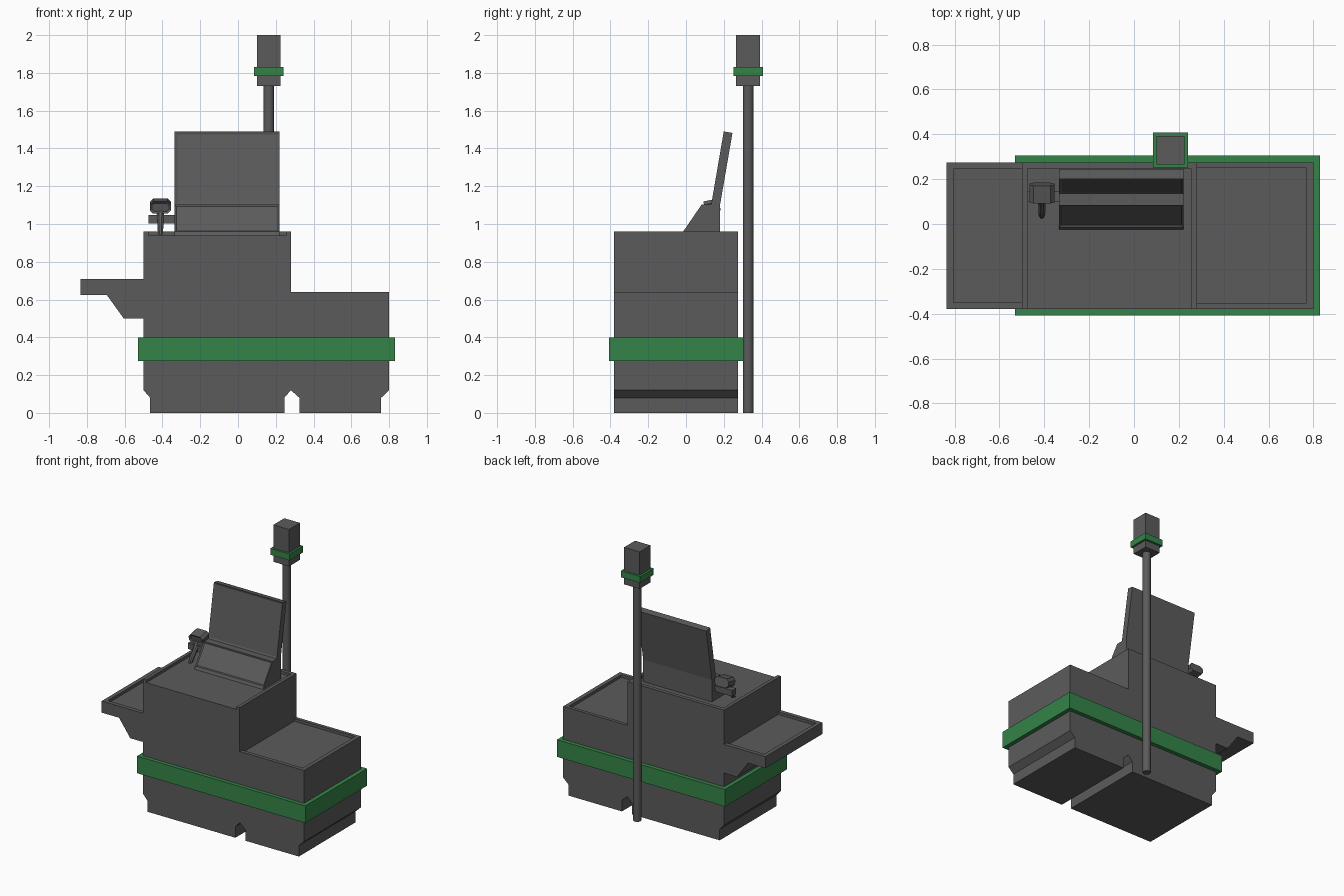
import bpy, bmesh, math
from mathutils import Vector, Matrix

if "Cube" in bpy.data.objects:
    bpy.data.objects.remove(bpy.data.objects["Cube"])


def material(name, rgb):
    m = bpy.data.materials.new(name)
    m.diffuse_color = (*rgb, 1)
    m.use_nodes = True
    m.node_tree.nodes["Principled BSDF"].inputs["Base Color"].default_value = m.diffuse_color
    return m


GREY = material("dark_grey", (0.105, 0.105, 0.105))
GREEN = material("green", (0.035, 0.23, 0.065))


def finish(bm, name, mat):
    bmesh.ops.recalc_face_normals(bm, faces=bm.faces)
    me = bpy.data.meshes.new(name)
    bm.to_mesh(me)
    bm.free()
    me.materials.append(mat)
    ob = bpy.data.objects.new(name, me)
    bpy.context.collection.objects.link(ob)
    return ob


def box(name, x, y, z, mat=GREY):
    bm = bmesh.new()
    bmesh.ops.create_cube(bm, size=1)
    for v in bm.verts:
        v.co = [(a[0] + a[1]) / 2 + c * (a[1] - a[0]) for a, c in zip((x, y, z), v.co)]
    return finish(bm, name, mat)


def prism(name, pts, axis, lo, hi, mat=GREY, insets=()):
    """Extrude a profile along x (points are y,z) or y (points are x,z).
    insets: (edge height, border, depth) recesses on front-facing faces."""
    bm = bmesh.new()
    rings = []
    for t in (lo, hi):
        rings.append([bm.verts.new((t, a, b) if axis == "x" else (a, t, b)) for a, b in pts])
    bm.faces.new(rings[0])
    bm.faces.new(rings[1])
    n = len(pts)
    for i in range(n):
        j = (i + 1) % n
        bm.faces.new((rings[0][i], rings[0][j], rings[1][j], rings[1][i]))
    bmesh.ops.recalc_face_normals(bm, faces=bm.faces)
    for border, depth in insets:
        front = min(bm.faces, key=lambda f: f.normal.y * f.calc_area())
        bmesh.ops.inset_region(bm, faces=[front], thickness=border)
        bmesh.ops.translate(bm, verts=front.verts, vec=-front.normal * depth)
    return finish(bm, name, mat)


# Cabinet: one front profile with side shelf, bracket, low bay and notched plinth
cabinet = prism("cabinet", [
    (-0.465, 0), (0.245, 0), (0.245, 0.08), (0.28, 0.12), (0.325, 0.08), (0.325, 0),
    (0.758, 0), (0.758, 0.08), (0.8, 0.12), (0.8, 0.64), (0.28, 0.64), (0.28, 0.96),
    (-0.5, 0.96), (-0.5, 0.71), (-0.835, 0.71), (-0.835, 0.625), (-0.695, 0.625),
    (-0.605, 0.5), (-0.5, 0.5), (-0.5, 0.12), (-0.465, 0.08)], "y", -0.38, 0.275)

# Recessed trays cut in the three tops
trays = [((-0.805, -0.5), (-0.35, 0.245), (0.69, 0.8)),
         ((-0.475, 0.255), (-0.45, 0.247), (0.94, 1.1)),
         ((0.28, 0.77), (-0.352, 0.25), (0.62, 0.8))]
for t in trays:
    cutter = box("tray_cutter", *t)
    cutter.hide_render = True
    mod = cabinet.modifiers.new("tray", "BOOLEAN")
    mod.operation = "DIFFERENCE"
    mod.solver = "EXACT"
    mod.object = cutter
    bpy.context.view_layer.objects.active = cabinet
    bpy.ops.object.modifier_apply(modifier=mod.name)
    bpy.data.objects.remove(cutter)

# Bumper band
box("bumper_band", (-0.53, 0.83), (-0.408, 0.305), (0.275, 0.4), GREEN)

# Console wedge and tilted screen
prism("console", [(-0.025, 0.939), (-0.015, 0.96), (0.083, 1.103), (0.135, 1.103),
                  (0.18, 1.10), (0.18, 0.939)], "x", -0.335, 0.22, insets=[(0.012, 0.006)])
prism("screen", [(0.133, 1.1), (0.2, 1.49), (0.246, 1.482), (0.18, 1.1)],
      "x", -0.335, 0.22, insets=[(0.02, 0.006)])

# Scanner holder arm
box("scanner_arm", (-0.475, -0.33), (0.10, 0.145), (1.003, 1.047))


# Hand scanner: eight-sided head tilted forward, tapered handle
def octagon(cx, cz, w, h, c):
    half = [(w, -h + c), (w, h - c), (w - c, h), (-w + c, h)]
    return [(cx + a, cz + b) for a, b in half + [(-a, -b) for a, b in half]]


head = prism("scanner_head", octagon(0, 0, 0.056, 0.033, 0.018), "y", -0.04, 0.04,
             insets=[(0.012, 0.008)])
head.matrix_world = Matrix.Translation((-0.411, 0.138, 1.095)) @ Matrix.Rotation(math.radians(12), 4, "X")

bm = bmesh.new()
loops = []
for y, z, w, d in [(0.135, 1.075, 0.024, 0.02), (0.095, 1.02, 0.017, 0.02),
                   (0.06, 0.98, 0.017, 0.02), (0.04, 0.945, 0.013, 0.016)]:
    loops.append([bm.verts.new((-0.411 + w * math.cos(a), y + d * math.sin(a), z))
                  for a in [math.radians(22.5 + 45 * k) for k in range(8)]])
bm.faces.new(loops[0])
bm.faces.new(loops[-1])
for a, b in zip(loops, loops[1:]):
    for i in range(8):
        j = (i + 1) % 8
        bm.faces.new((a[i], a[j], b[j], b[i]))
finish(bm, "scanner_handle", GREY)

# Signal pole with lamp box
bm = bmesh.new()
bmesh.ops.create_cone(bm, cap_ends=True, segments=16, radius1=0.028, radius2=0.028, depth=1.74,
                      matrix=Matrix.Translation((0.163, 0.329, 0.87)))
pole = finish(bm, "signal_pole", GREY)
bpy.context.view_layer.objects.active = pole
pole.select_set(True)
bpy.ops.object.shade_smooth_by_angle(angle=math.radians(40))
box("lamp_box", (0.1, 0.226), (0.266, 0.392), (1.73, 2.0))
box("lamp_band", (0.085, 0.241), (0.251, 0.407), (1.783, 1.83), GREEN)
